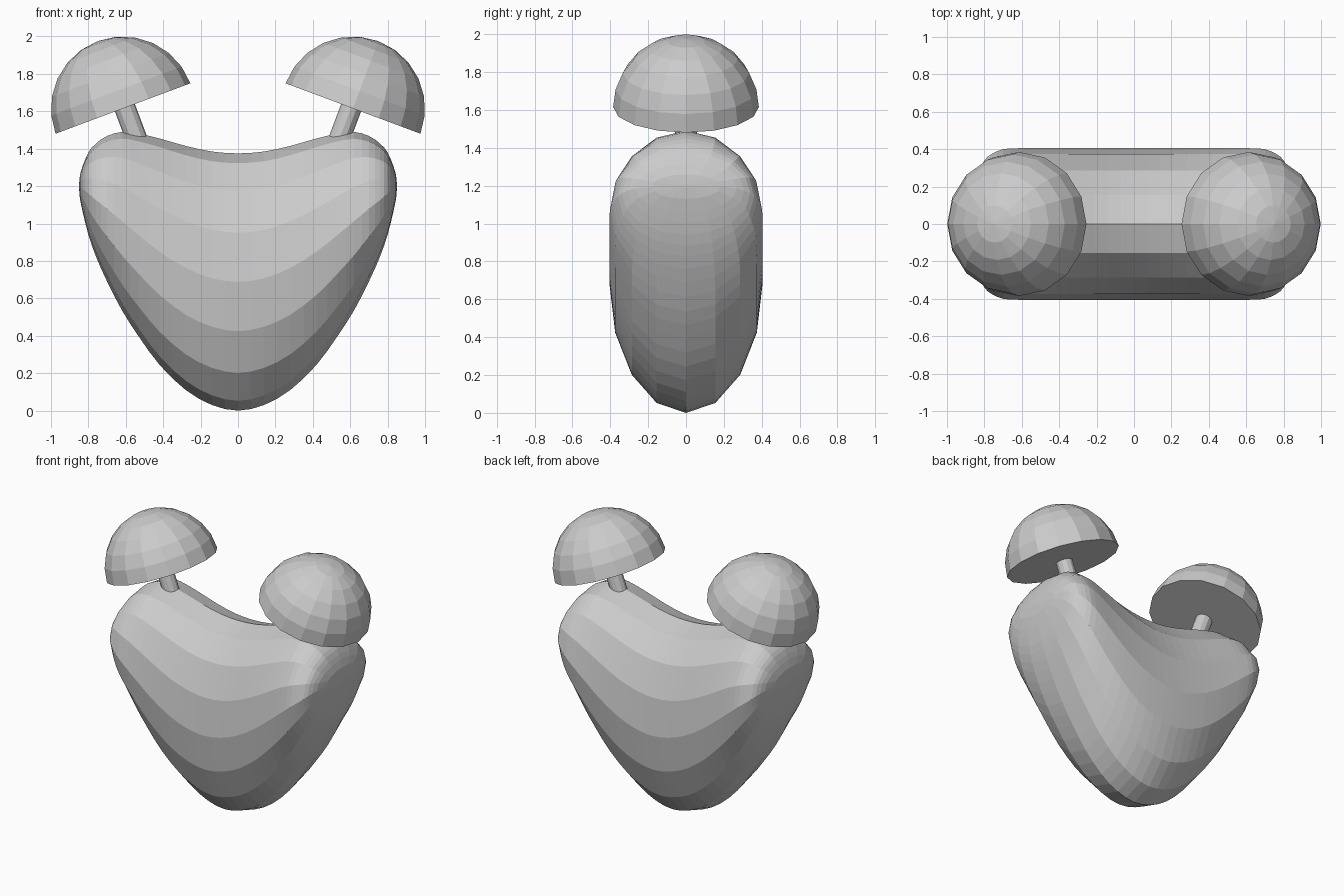
import bpy, bmesh, math
from mathutils import Matrix, Vector

if "Cube" in bpy.data.objects:
    bpy.data.objects.remove(bpy.data.objects["Cube"])

grey = bpy.data.materials.new("light grey")
grey.diffuse_color = (0.6, 0.6, 0.6, 1)
grey.use_nodes = True
grey.node_tree.nodes["Principled BSDF"].inputs["Base Color"].default_value = grey.diffuse_color


def make_object(name, bm):
    bmesh.ops.recalc_face_normals(bm, faces=bm.faces)
    mesh = bpy.data.meshes.new(name)
    bm.to_mesh(mesh)
    bm.free()
    mesh.materials.append(grey)
    obj = bpy.data.objects.new(name, mesh)
    bpy.context.collection.objects.link(obj)
    return obj


def loft(name, rings):
    bm = bmesh.new()
    loops = [[bm.verts.new(p) for p in ring] for ring in rings]
    for a, b in zip(loops, loops[1:]):
        for i in range(len(a)):
            j = (i + 1) % len(a)
            bm.faces.new((a[i], a[j], b[j], b[i]))
    bm.faces.new(loops[0])
    bm.faces.new(loops[-1])
    return make_object(name, bm)


# Body: 16-sided oval slices along x (x, bottom z, top z, half depth)
half = [(0, 0, 1.375, .405), (.14, .03, 1.385, .405), (.28, .11, 1.415, .405),
        (.42, .245, 1.455, .405), (.53, .395, 1.48, .405), (.62, .535, 1.49, .405),
        (.70, .69, 1.468, .40), (.76, .825, 1.427, .375), (.80, .94, 1.38, .34),
        (.83, 1.06, 1.31, .27), (.845, 1.13, 1.26, .18), (.85, 1.19, 1.21, .03)]
stations = [Vector((-s[0],) + s[1:]) for s in half[:0:-1]] + [Vector(s) for s in half]

# Smooth the slices with one extra midpoint between neighbours
slices = []
for i in range(len(stations) - 1):
    p1, p2 = stations[i], stations[i + 1]
    slices.append(p1)
    if 2 <= i < len(stations) - 3:
        slices.append((p1 + p2) * 0.5625 - (stations[i - 1] + stations[i + 2]) * 0.0625)
slices.append(stations[-1])

rings = []
for x, zb, zt, w in slices:
    mid, h = (zb + zt) / 2, (zt - zb) / 2
    rings.append([(x, w * math.sin(k * math.tau / 16), mid + h * math.cos(k * math.tau / 16))
                  for k in range(16)])
loft("body", rings)

# Mushroom caps and stems, tilted outwards
R, SEG, ROWS = 0.385, 16, 6
for side, label in ((-1, "left"), (1, "right")):
    tilt = Matrix.Rotation(math.radians(20.5) * side, 4, 'Y')

    bm = bmesh.new()
    rows = []
    for r in range(ROWS):
        a = r / ROWS * math.pi / 2
        rows.append([bm.verts.new((R * math.cos(a) * math.cos(k * math.tau / SEG),
                                   R * math.cos(a) * math.sin(k * math.tau / SEG),
                                   R * math.sin(a))) for k in range(SEG)])
    pole = bm.verts.new((0, 0, R))
    bm.faces.new(rows[0])
    for k in range(SEG):
        j = (k + 1) % SEG
        for a, b in zip(rows, rows[1:]):
            bm.faces.new((a[k], a[j], b[j], b[k]))
        bm.faces.new((rows[-1][k], rows[-1][j], pole))
    bm.transform(Matrix.Translation((0.615 * side, 0, 1.615)) @ tilt)
    make_object(label + "_cap", bm)

    bm = bmesh.new()
    bmesh.ops.create_cone(bm, cap_ends=True, segments=12, radius1=0.057, radius2=0.057, depth=0.24)
    bm.transform(Matrix.Translation((0.605 * side, 0, 1.62)) @ tilt
                 @ Matrix.Translation((0, 0, -0.11)))
    make_object(label + "_stem", bm)
